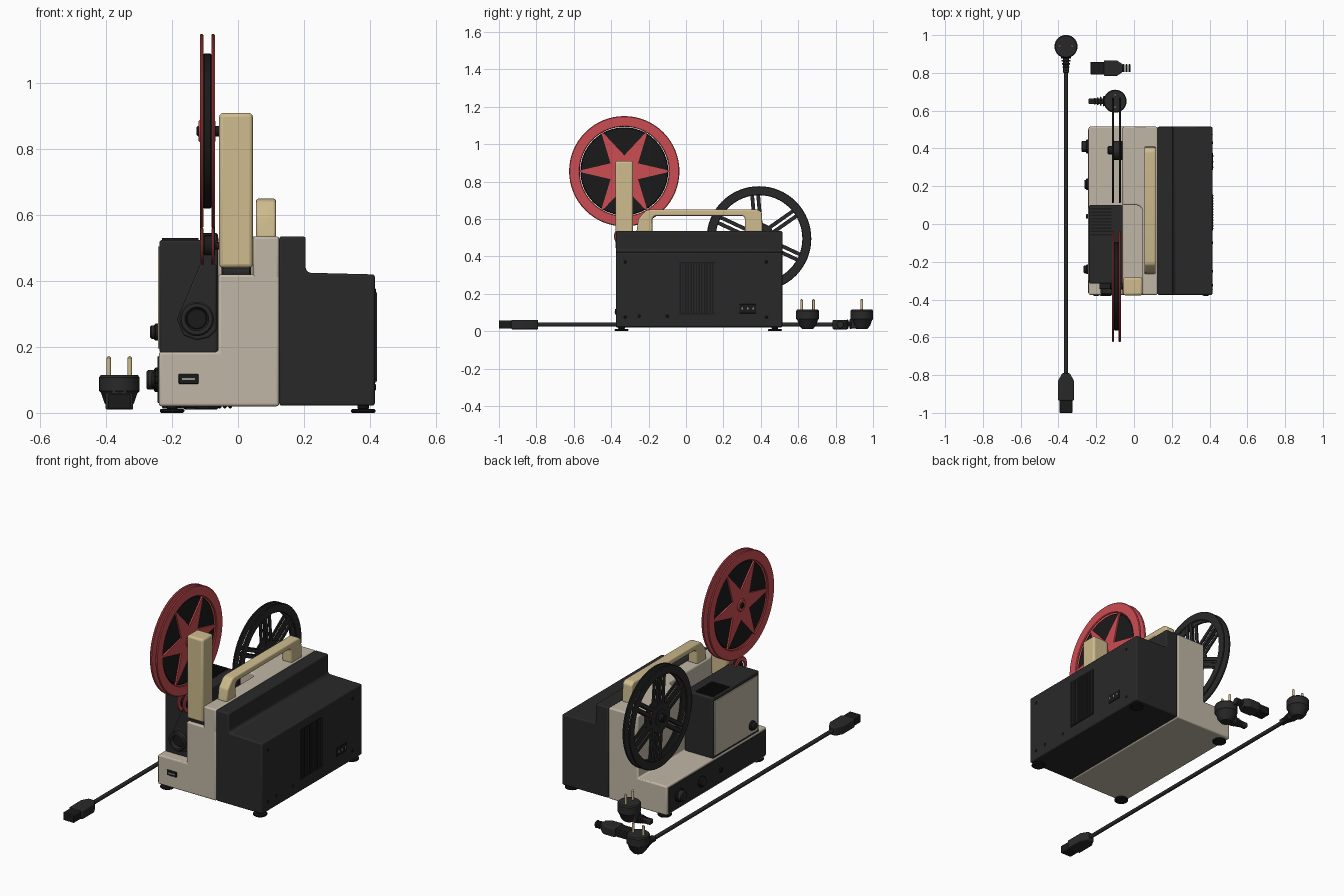
import bpy, bmesh, math
from mathutils import Vector

if "Cube" in bpy.data.objects:
    bpy.data.objects.remove(bpy.data.objects["Cube"])


def mat(name, r, g, b):
    m = bpy.data.materials.new(name)
    m.diffuse_color = (r, g, b, 1)
    m.use_nodes = True
    m.node_tree.nodes["Principled BSDF"].inputs["Base Color"].default_value = m.diffuse_color
    return m


BLACK = mat("charcoal", 0.022, 0.022, 0.023)
DARK = mat("deep black", 0.010, 0.010, 0.010)
CREAM = mat("warm cream", 0.53, 0.47, 0.38)
TAN = mat("pale tan", 0.62, 0.50, 0.27)
RED = mat("reel red", 0.60, 0.075, 0.085)
STEEL = mat("steel", 0.30, 0.29, 0.27)


def finish(bm, name, m, bevel=0.0, segs=3):
    bmesh.ops.recalc_face_normals(bm, faces=bm.faces)
    me = bpy.data.meshes.new(name)
    bm.to_mesh(me)
    bm.free()
    ob = bpy.data.objects.new(name, me)
    bpy.context.collection.objects.link(ob)
    me.materials.append(m)
    if bevel:
        b = ob.modifiers.new("bevel", 'BEVEL')
        b.width, b.segments, b.limit_method = bevel, segs, 'ANGLE'
    bpy.ops.object.select_all(action='DESELECT')
    bpy.context.view_layer.objects.active = ob
    ob.select_set(True)
    bpy.ops.object.shade_smooth_by_angle(angle=math.radians(35))
    return ob


def place(axis, a, b, t):
    """Point with profile coordinates a, b and depth t along the axis."""
    return Vector({'x': (t, a, b), 'y': (a, t, b), 'z': (a, b, t)}[axis])


def prism(name, m, axis, pts, t0, t1, bevel=0.0):
    bm = bmesh.new()
    f = bm.faces.new([bm.verts.new(place(axis, a, b, t0)) for a, b in pts])
    r = bmesh.ops.extrude_face_region(bm, geom=[f])
    vs = [v for v in r['geom'] if isinstance(v, bmesh.types.BMVert)]
    bmesh.ops.translate(bm, verts=vs, vec=place(axis, 0, 0, t1 - t0))
    return finish(bm, name, m, bevel)


def box(name, m, x0, x1, y0, y1, z0, z1, bevel=0.0):
    return prism(name, m, 'z', [(x0, y0), (x1, y0), (x1, y1), (x0, y1)], z0, z1, bevel)


def lathe(name, m, axis, c, prof, n=40, closed=False):
    """Revolve (radius, depth) pairs round an axis through profile centre c."""
    bm = bmesh.new()
    rings = [[bm.verts.new(place(axis, c[0] + r * math.cos(2 * math.pi * i / n),
                                 c[1] + r * math.sin(2 * math.pi * i / n), t))
              for i in range(n)] for r, t in prof]
    pairs = list(zip(rings, rings[1:]))
    if closed:
        pairs.append((rings[-1], rings[0]))
    else:
        bm.faces.new(rings[0])
        bm.faces.new(rings[-1])
    for p, q in pairs:
        for i in range(n):
            j = (i + 1) % n
            bm.faces.new((p[i], p[j], q[j], q[i]))
    return finish(bm, name, m)


def disc(name, m, axis, c, r, t0, t1, n=40):
    e = min(0.005, (t1 - t0) * 0.3)
    return lathe(name, m, axis, c, [(r - e, t0), (r, t0 + e), (r, t1 - e), (r - e, t1)], n)


def rim(name, m, c, r0, r1, t0, t1):
    e = (t1 - t0) * 0.35
    lathe(name, m, 'x', c, [(r0, t0 + e), (r0 + e, t0), (r1 - e, t0), (r1, t0 + e), (r1, t1 - e),
                            (r1 - e, t1), (r0 + e, t1), (r0, t1 - e)], 64, True)


# cream main body: low deck, centre block and raised spine with a rounded recess
prism("body_lower", CREAM, 'y', [(-.24, .02), (.125, .02), (.125, .42), (-.06, .42),
                                 (-.06, .185), (-.24, .185)], -.375, .515, .008)
corner = [(.01 + .035 * math.cos(a), .065 + .035 * math.sin(a))
          for a in [math.pi / 2 * i / 6 for i in range(7)]]
prism("body_spine", CREAM, 'z', [(-.06, .515), (.125, .515), (.125, -.375), (.045, -.375)]
      + corner + [(-.06, .10)], .40, .535, .008)
# black stepped side case
prism("side_case", BLACK, 'y', [(.125, .022), (.415, .022), (.415, .42), (.215, .425),
                                (.205, .435), (.205, .535), (.125, .535)], -.375, .515, .01)
# side vent, socket and screws
box("vent_panel", DARK, .41, .417, -.035, .155, .09, .37)
for i in range(13):
    y = -.027 + i * .0145
    box("vent_slat", BLACK, .412, .421, y, y + .007, .095, .365)
box("power_socket", DARK, .41, .419, .285, .375, .095, .145, .003)
for y in (.30, .33, .36):
    box("socket_pin", STEEL, .41, .422, y - .004, y + .004, .115, .127)
for y, z in ((-.325, .37), (.43, .37), (-.325, .075), (.43, .075), (-.25, .08), (-.1, .08)):
    disc("case_screw", DARK, 'x', (y, z), .008, .41, .418, 12)
# feet
for x, y in ((.38, -.345), (.38, .475), (-.2, -.345), (-.2, .475)):
    disc("foot", DARK, 'z', (x, y), .037, 0, .012)
    disc("foot_stem", DARK, 'z', (x, y), .018, .01, .025, 20)

# lamp housing with cream cover and roof slats
box("lamp_housing", BLACK, -.238, -.06, -.315, .10, .18, .525, .008)
box("lamp_cover", CREAM, -.243, -.235, -.30, .088, .195, .505, .003)
for i in range(9):
    y = -.06 + i * .017
    box("roof_slat", DARK, -.23, -.12, y, y + .008, .52, .53)
# lens and its carrier
prism("lens_carrier", BLACK, 'y', [(-.115, .45), (-.065, .45), (-.065, .25), (-.09, .228), (-.125, .22),
                                   (-.165, .235), (-.185, .285)], -.345, -.31, .006)
lathe("lens_barrel", BLACK, 'y', (-.125, .285),
      [(.052, -.31), (.052, -.368), (.047, -.373), (.036, -.373), (.03, -.35)])
disc("lens_glass", DARK, 'y', (-.125, .285), .032, -.356, -.345)
# front socket
box("front_socket", DARK, -.18, -.12, -.38, -.37, .088, .118, .003)
box("front_socket_slot", STEEL, -.17, -.13, -.382, -.37, .1, .106)
# control panel and knobs on the left
box("control_panel", BLACK, -.244, -.235, -.365, .50, .03, .172, .003)
for y, z, r, x in ((.41, .1, .037, -.278), (.21, .1, .03, -.262), (-.24, .245, .026, -.267)):
    disc("knob_base", DARK, 'x', (y, z), r, -.255, -.238)
    disc("knob", BLACK, 'x', (y, z), r * .8, x, -.25)
disc("small_button", DARK, 'x', (.04, .1), .012, -.255, -.24, 20)

# upright reel arm
box("reel_arm", TAN, -.057, .045, -.378, -.283, .44, .91, .012)
disc("arm_hinge", BLACK, 'x', (-.33, .43), .03, -.05, .04)
# carry handle
prism("carry_handle", TAN, 'x', [(-.265, .53), (-.255, .60), (-.215, .645), (-.19, .65), (.385, .65),
                                 (.405, .635), (.41, .53), (.315, .53), (.315, .605), (.305, .617),
                                 (-.165, .617), (-.18, .605), (-.18, .53)], .055, .115, .008)

# red feed reel with film
FEED = (-.33, .855)
star = [((FEED[0] + r * math.cos(math.pi * i / 6)), FEED[1] + r * math.sin(math.pi * i / 6))
        for i in range(12) for r in ((.255, .085)[i % 2],)]
for t in (-.116, -.081):
    rim("feed_reel_rim", RED, FEED, .238, .295, t, t + .011)
    prism("feed_reel_star", RED, 'x', star, t + .001, t + .010)
disc("film_roll", DARK, 'x', FEED, .235, -.107, -.079, 64)
disc("feed_hub", RED, 'x', FEED, .035, -.12, -.068)
disc("feed_spindle", DARK, 'x', FEED, .016, -.126, -.05, 20)
# small guide roller under the feed reel
GUIDE = (-.33, .507)
for t in (-.114, -.08):
    rim("guide_ring", RED, GUIDE, .03, .055, t, t + .009)
disc("guide_core", DARK, 'x', GUIDE, .032, -.106, -.07)
disc("guide_axle", DARK, 'x', GUIDE, .012, -.112, -.04, 16)
box("guide_bracket", BLACK, -.105, -.08, -.345, -.30, .44, .50)

# black take-up reel with paired spokes
TAKE = (.39, .495)
for t in (-.116, -.079):
    rim("takeup_rim", BLACK, TAKE, .232, .28, t, t + .009)
    for k in range(6):
        a = math.radians(95 + 60 * k)
        d, n = Vector((math.cos(a), math.sin(a))), Vector((-math.sin(a), math.cos(a)))
        for s in (-1, 1):
            quad = [(.06, .006), (.24, .006), (.24, .026), (.06, .026)]
            prism("takeup_spoke", BLACK, 'x',
                  [tuple(Vector(TAKE) + d * u + n * v * s) for u, v in quad], t + .001, t + .008)
    disc("takeup_plate", BLACK, 'x', TAKE, .085, t + .001, t + .008)
disc("takeup_hub", BLACK, 'x', TAKE, .05, -.116, -.06)
disc("takeup_spindle", DARK, 'x', TAKE, .022, -.14, -.05, 24)


def plug(cx, cy, dx, dy):
    """Round two-pin plug; (dx, dy) points to the strain relief."""
    lathe("plug_head", BLACK, 'z', (cx, cy), [(.03, .012), (.045, .03), (.055, .06), (.061, .066),
                                              (.061, .108), (.056, .115)])
    w = .024
    for i in range(5):
        u, r = .055 + i * .016, .027 - i * .003
        ax, c = ('x', cy) if dx else ('y', cx)
        base = cx if dx else cy
        t = sorted((base + (dx + dy) * u, base + (dx + dy) * (u + .01)))
        disc("strain_ring", BLACK, ax, (c, .038), r, t[0], t[1], 20)
    q0, q1 = .01, .14
    if dx:
        x0, x1 = sorted((cx + dx * q0, cx + dx * q1))
        box("plug_neck", BLACK, x0, x1, cy - .015, cy + .015, .024, .052, .005)
        box("plug_tail", BLACK, *sorted((cx, cx + dx * .06)), cy - w, cy + w, .015, .07, .008)
    else:
        y0, y1 = sorted((cy + dy * q0, cy + dy * q1))
        box("plug_neck", BLACK, cx - .015, cx + .015, y0, y1, .024, .052, .005)
        box("plug_tail", BLACK, cx - w, cx + w, *sorted((cy, cy + dy * .06)), .015, .07, .008)
    for s in (-1, 1):
        disc("plug_pin", TAN, 'z', (cx + s * .032 * abs(dy), cy + s * .032 * abs(dx)),
             .007, .11, .172, 16)


# long cable with plug and connector
plug(-.36, .94, 0, -1)
disc("cable", BLACK, 'y', (-.36, .035), .011, -.81, .85, 16)
prism("connector_body", BLACK, 'z', [(-.402, -.935), (-.318, -.935), (-.318, -.83), (-.34, -.79),
                                     (-.38, -.79), (-.402, -.83)], .01, .06, .006)
box("connector_tip", DARK, -.394, -.326, -1.0, -.93, .013, .057, .004)
# loose plug and loose connector
plug(-.10, .65, -1, 0)
prism("spare_connector", BLACK, 'z', [(-.16, .784), (-.09, .784), (-.06, .805), (-.06, .845),
                                      (-.09, .866), (-.16, .866)], .01, .06, .006)
box("spare_connector_tip", DARK, -.23, -.155, .792, .858, .013, .057, .004)
for i in range(3):
    disc("spare_strain_ring", BLACK, 'x', (.825, .035), .021, -.062 + i * .016, -.05 + i * .016, 20)
